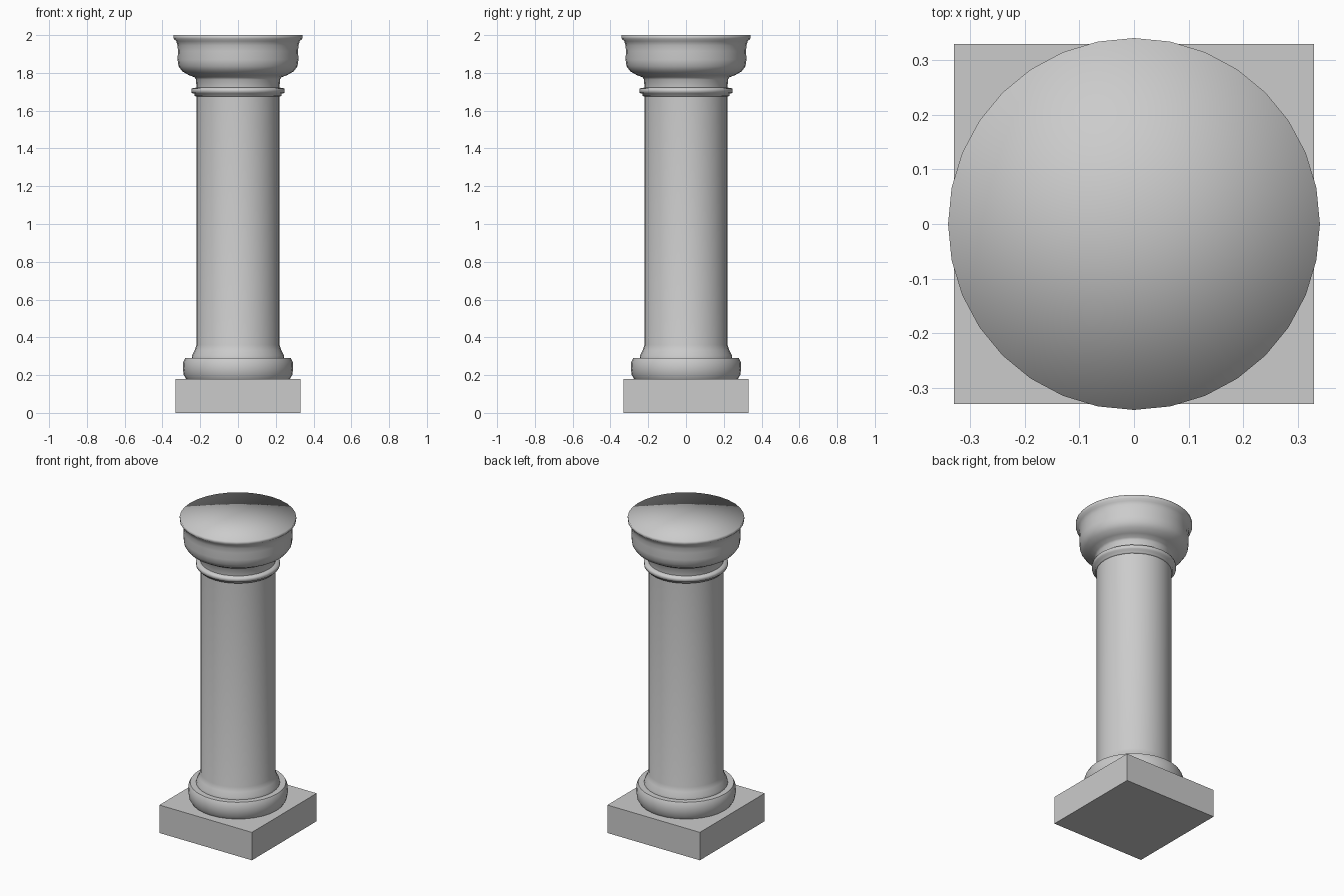
import bpy, bmesh, math
from mathutils import Matrix

if "Cube" in bpy.data.objects:
    bpy.data.objects.remove(bpy.data.objects["Cube"])

SIDES = 32

def lathe(name, profile, angle=None):
    """Revolve (radius, z) points about z; radius 0 makes a pole."""
    bm = bmesh.new()
    rings = []
    for r, z in profile:
        if r == 0:
            rings.append([bm.verts.new((0, 0, z))] * SIDES)
        else:
            rings.append([bm.verts.new((r * math.cos(2 * math.pi * i / SIDES),
                                        r * math.sin(2 * math.pi * i / SIDES), z))
                          for i in range(SIDES)])
    for a, b in zip(rings, rings[1:]):
        for i in range(SIDES):
            j = (i + 1) % SIDES
            bm.faces.new(dict.fromkeys((a[i], a[j], b[j], b[i])))
    bmesh.ops.recalc_face_normals(bm, faces=bm.faces)
    for f in bm.faces:
        f.smooth = True
    mesh = bpy.data.meshes.new(name)
    bm.to_mesh(mesh)
    bm.free()
    ob = bpy.data.objects.new(name, mesh)
    bpy.context.collection.objects.link(ob)
    if angle:
        bpy.ops.object.select_all(action='DESELECT')
        bpy.context.view_layer.objects.active = ob
        ob.select_set(True)
        bpy.ops.object.shade_smooth_by_angle(angle=math.radians(angle))
    return ob

# Square plinth
bm = bmesh.new()
bmesh.ops.create_cube(bm, size=1, matrix=Matrix.Translation((0, 0, 0.09))
                      @ Matrix.Diagonal((0.66, 0.66, 0.18, 1)))
mesh = bpy.data.meshes.new("plinth")
bm.to_mesh(mesh)
bm.free()
bpy.context.collection.objects.link(bpy.data.objects.new("plinth", mesh))

# Rounded base moulding
lathe("base_moulding", [(0, 0.18), (0.275, 0.18), (0.287, 0.20), (0.292, 0.235),
                        (0.29, 0.27), (0.28, 0.29), (0, 0.29)], 50)

# Shaft with flared foot
lathe("shaft", [(0, 0.29), (0.245, 0.29), (0.243, 0.305), (0.229, 0.332),
                (0.22, 0.36), (0.22, 1.73), (0, 1.73)], 50)

# Thin ring below the capital
lathe("neck_ring", [(0.22, 1.675), (0.229, 1.678), (0.231, 1.69), (0.245, 1.693),
                    (0.247, 1.706), (0.245, 1.718), (0.22, 1.722)])

# Capital with softly shaded flat top
lathe("capital", [(0.22, 1.715), (0.222, 1.765), (0.23, 1.777), (0.26, 1.788),
                  (0.295, 1.808), (0.315, 1.835), (0.32, 1.87), (0.318, 1.915),
                  (0.32, 1.945), (0.327, 1.968), (0.34, 1.98), (0.341, 2.0), (0, 2.0)])
